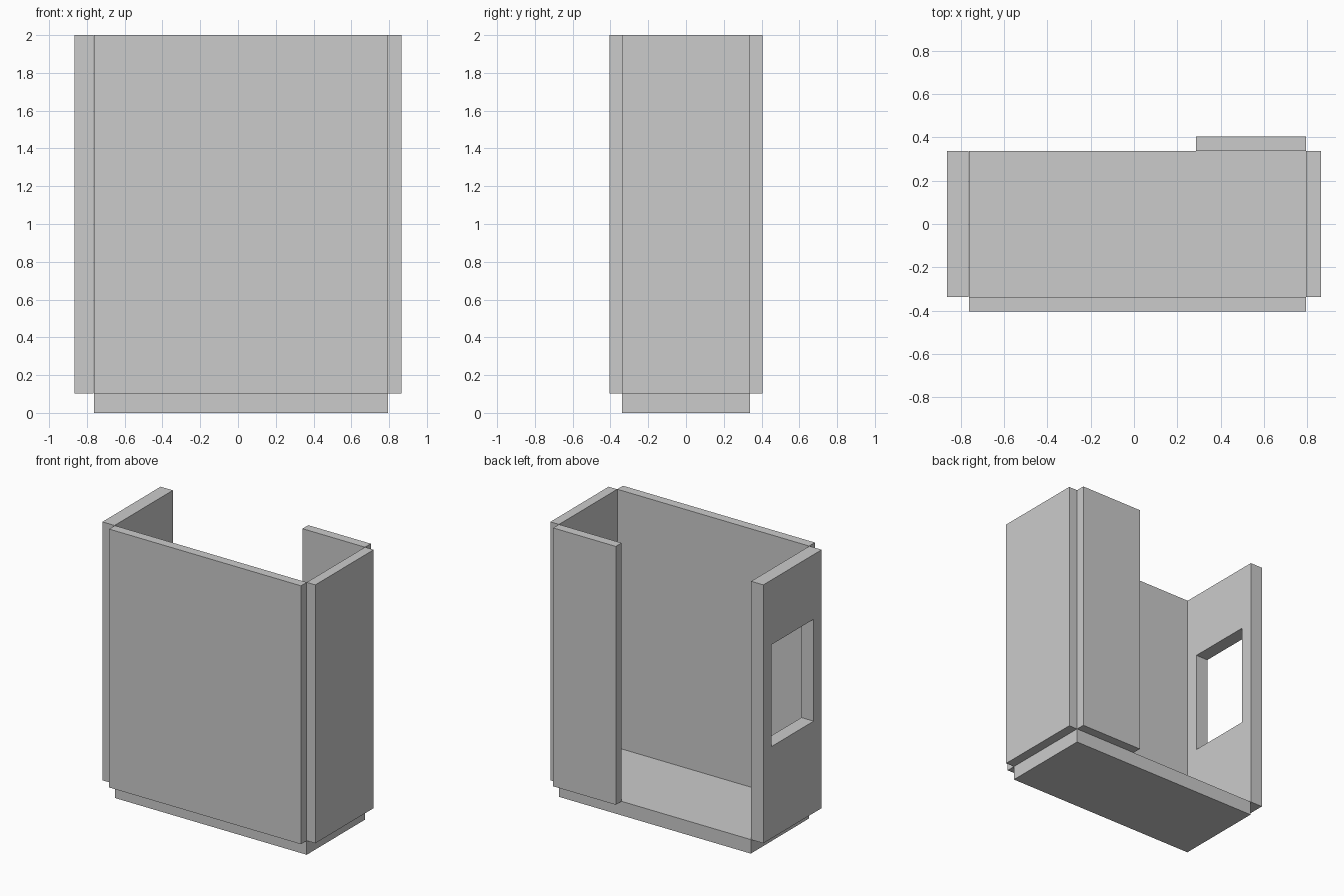
import bpy

if "Cube" in bpy.data.objects:
    bpy.data.objects.remove(bpy.data.objects["Cube"])

# One flat grey for the whole booth
grey = bpy.data.materials.new("light_grey")
grey.diffuse_color = (0.6, 0.6, 0.6, 1)
grey.use_nodes = True
grey.node_tree.nodes["Principled BSDF"].inputs["Base Color"].default_value = grey.diffuse_color


def box(name, x, y, z):
    """Box from (min, max) ranges on each axis."""
    bpy.ops.mesh.primitive_cube_add(size=1)
    ob = bpy.context.object
    ob.name = name
    for v in ob.data.vertices:
        v.co = [r[0] if c < 0 else r[1] for c, r in zip(v.co, (x, y, z))]
    ob.data.materials.append(grey)
    return ob


X0, X1 = -0.763, 0.795      # floor width
D = 0.338                   # half floor depth
OUT_X, OUT_Y = 0.865, 0.405  # outer faces of the walls
WALL = (0.103, 2.0)         # wall height range

# Floor slab, with walls standing just outside its footprint
box("floor_slab", (X0, X1), (-D, D), (0, WALL[0]))
box("front_wall", (X0, X1), (-OUT_Y, -D), WALL)
box("right_wall", (X1, OUT_X), (-D, D), WALL)
box("back_panel", (0.287, X1), (D, OUT_Y), WALL)

# Thicker left wall with a window opening
left = box("left_wall", (-OUT_X, X0 - 0.003), (-D, D), WALL)
cutter = box("window_cutter", (-1.0, -0.6), (-0.245, 0.245), (0.777, 1.525))
cut = left.modifiers.new("window", 'BOOLEAN')
cut.object = cutter
cut.operation = 'DIFFERENCE'
cut.solver = 'EXACT'
bpy.context.view_layer.objects.active = left
bpy.ops.object.modifier_apply(modifier=cut.name)
bpy.data.objects.remove(cutter)
